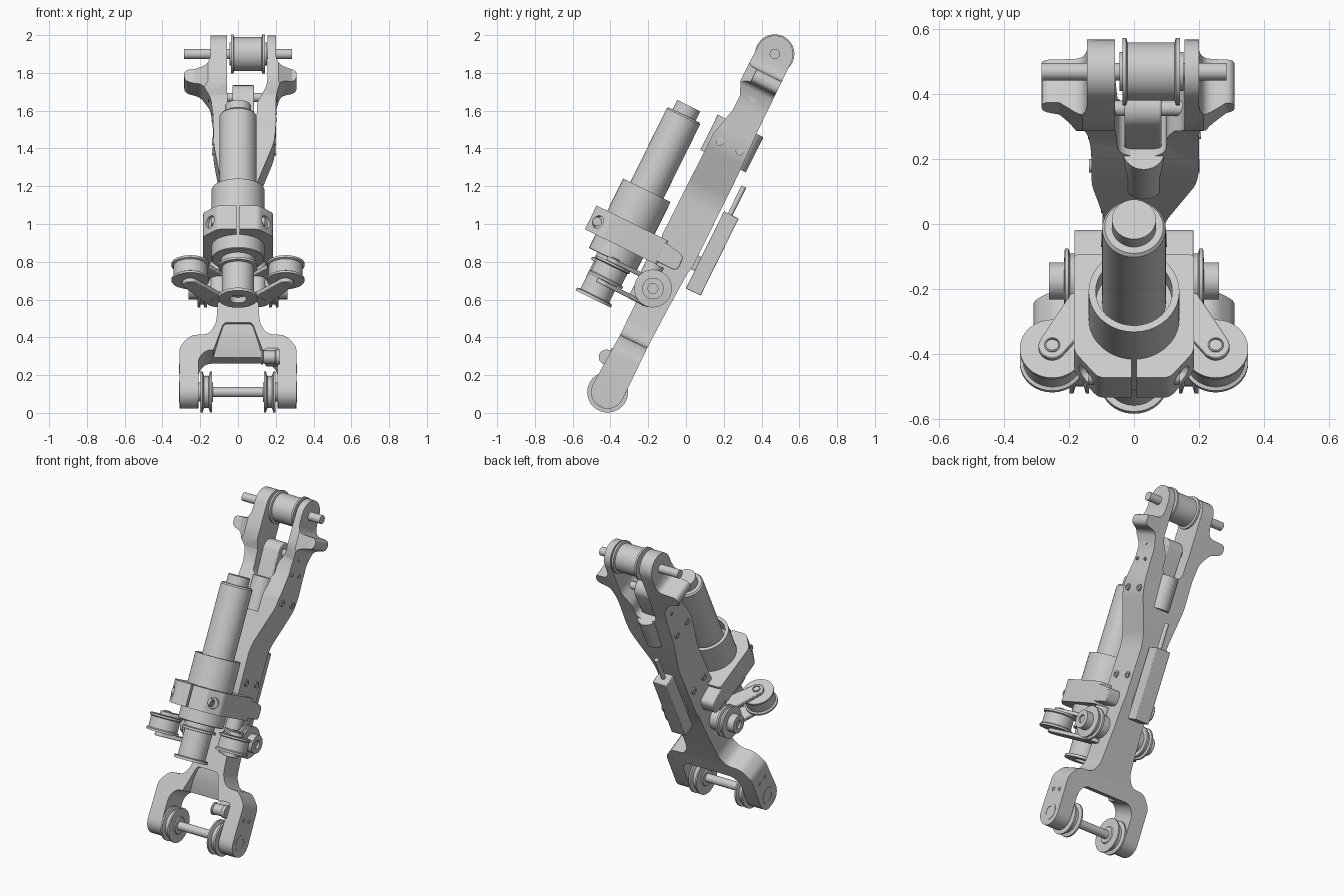
import bpy, bmesh
from math import radians, pi, cos, sin, atan2
from mathutils import Matrix, Vector

if "Cube" in bpy.data.objects:
    bpy.data.objects.remove(bpy.data.objects["Cube"])

# Everything is modelled upright (z along the arm, +y = back) and then tilted about the lower pivot
TILT = Matrix.Translation((0, -.415, .11)) @ Matrix.Rotation(radians(-26.3), 4, 'X')
TOP = 1.997


def finish(name, bm, bevel=0):
    bmesh.ops.remove_doubles(bm, verts=bm.verts, dist=1e-5)
    bmesh.ops.recalc_face_normals(bm, faces=bm.faces)
    bm.transform(TILT)
    me = bpy.data.meshes.new(name)
    bm.to_mesh(me)
    bm.free()
    ob = bpy.data.objects.new(name, me)
    bpy.context.collection.objects.link(ob)
    if bevel:
        m = ob.modifiers.new("bevel", 'BEVEL')
        m.width, m.segments, m.limit_method, m.angle_limit = bevel, 2, 'ANGLE', radians(50)
    smooth(ob)
    return ob


def smooth(ob):
    bpy.ops.object.select_all(action='DESELECT')
    ob.select_set(True)
    bpy.context.view_layer.objects.active = ob
    bpy.ops.object.shade_smooth_by_angle(angle=radians(32))


def lathe(name, prof, at, axis='Z', steps=40):
    """Revolve (radius, height) points about an axis through 'at'."""
    bm = bmesh.new()
    vs = [bm.verts.new((r, 0, h)) for r, h in prof]
    es = [bm.edges.new(p) for p in zip(vs, vs[1:])]
    bmesh.ops.spin(bm, geom=vs + es, cent=(0, 0, 0), axis=(0, 0, 1), angle=2 * pi, steps=steps)
    rot = {'Z': Matrix(), 'X': Matrix.Rotation(pi / 2, 4, 'Y'), '-X': Matrix.Rotation(-pi / 2, 4, 'Y')}[axis]
    bm.transform(Matrix.Translation(at) @ rot)
    return finish(name, bm)


def cyl(name, r, lo, hi, at, axis='Z'):
    return lathe(name, [(0, lo), (r, lo), (r, hi), (0, hi)], at, axis)


def prism(name, pts, plane, lo, hi, bevel=0):
    """Extrude a 2D profile lying in plane 'xz', 'yz' or 'xy'."""
    put = {'xz': lambda a, b: (a, lo, b), 'yz': lambda a, b: (lo, a, b), 'xy': lambda a, b: (a, b, lo)}[plane]
    way = {'xz': (0, 1, 0), 'yz': (1, 0, 0), 'xy': (0, 0, 1)}[plane]
    bm = bmesh.new()
    f = bm.faces.new([bm.verts.new(put(*p)) for p in pts])
    g = bmesh.ops.extrude_face_region(bm, geom=[f])['geom']
    bmesh.ops.translate(bm, verts=[v for v in g if isinstance(v, bmesh.types.BMVert)], vec=Vector(way) * (hi - lo))
    return finish(name, bm, bevel)


def box(name, x0, x1, y0, y1, z0, z1, bevel=.006):
    return prism(name, [(x0, y0), (x1, y0), (x1, y1), (x0, y1)], 'xy', z0, z1, bevel)


def rounded(pts, r, n=4):
    out = []
    for i, p in enumerate(pts):
        p, a, b = Vector(p), Vector(pts[i - 1]), Vector(pts[(i + 1) % len(pts)])
        u = p + (a - p).normalized() * min(r, (a - p).length * .45)
        w = p + (b - p).normalized() * min(r, (b - p).length * .45)
        out += [tuple(u * (1 - t) ** 2 + p * 2 * t * (1 - t) + w * t * t) for t in (k / n for k in range(n + 1))]
    return out


def arc(c, r, a0, a1, n=14):
    return [(c[0] + r * cos(a0 + (a1 - a0) * k / n), c[1] + r * sin(a0 + (a1 - a0) * k / n)) for k in range(n + 1)]


def capsule(c1, r1, c2, r2):
    a = atan2(c2[1] - c1[1], c2[0] - c1[0])
    return arc(c1, r1, a + pi / 2, a + 3 * pi / 2) + arc(c2, r2, a - pi / 2, a + pi / 2)


def boolean(ob, cutter, op='DIFFERENCE'):
    m = ob.modifiers.new("cut", 'BOOLEAN')
    m.object, m.operation, m.solver = cutter, op, 'EXACT'
    bpy.context.view_layer.objects.active = ob
    bpy.ops.object.modifier_apply(modifier=m.name)
    bpy.data.objects.remove(cutter)
    smooth(ob)


def screw(x, y, z, s, r=.021):
    lathe("screw", [(0, .001), (r * .55, .001), (r * .55, .007), (r, .007), (r, -.03), (0, -.03)],
          (x * s, y, z), 'X' if s > 0 else '-X', 24)


# Arm frame: front outline with both forks, intersected with the side outline
right = [(.21, -.1), (.31, -.1), (.31, .23), (.25, .3), (.155, .305), (.115, .37), (.1, .6), (.09, 1.12)]
upper = [(.1, 1.18), (.19, 1.42), (.2, 1.5), (.2, 1.71), (.225, 1.795), (.31, 1.815), (.31, 1.88), (.22, 1.885),
         (.2, 1.93), (.2, 2.12), (.155, 2.12), (.155, 1.77), (.1, 1.68), (.1, 1.59), (.03, 1.56), (-.05, 1.59),
         (-.058, 1.75), (-.058, 2.12), (-.145, 2.12), (-.145, 1.93), (-.165, 1.885), (-.285, 1.88), (-.285, 1.815),
         (-.2, 1.79), (-.145, 1.71), (-.132, 1.6), (-.13, 1.42), (-.09, 1.18)]
inner = [(-.21, .16), (-.17, .21), (.17, .21), (.21, .16)]
front = right + upper + [(-x, z) for x, z in reversed(right)] + inner
frame = prism("arm_frame", rounded(front, .03), 'xz', -.2, .2)
side = (arc((0, 0), .088, pi, 2 * pi) + [(.085, .3), (.09, .5), (.1, .74), (.11, .8), (.11, 1.35), (.1, 1.6)]
        + arc((0, TOP), .098, 0, pi)
        + [(-.1, 1.87), (-.1, 1.79), (-.068, 1.72), (-.068, 1.63), (-.105, 1.48), (-.11, .87), (-.078, .8), (-.075, .3)])
boolean(frame, prism("side_cutter", side, 'yz', -.4, .4), 'INTERSECT')
# sloped scoop in the lower bridge, and ears that taper towards the front
scoop = prism("scoop_cutter", rounded([(-.15, .15), (.15, .15), (.075, .375), (-.075, .375)], .02), 'xz', -.2, .1)
boolean(scoop, prism("slope_cutter", [(-.2, .1), (.02, .19), (-.035, .29), (-.06, .4), (-.2, .4)], 'yz', -.2, .2), 'INTERSECT')
boolean(frame, scoop)
for s, x in ((1, .2), (-1, .145)):
    ear = [(x, -.11), (x + .085, -.05), (x + .2, -.045), (x + .2, -.3), (x, -.3)]
    boolean(frame, prism("ear_cutter", [(s * a, b) for a, b in ear], 'xy', 1.69, 1.95))
bev = frame.modifiers.new("bevel", 'BEVEL')
bev.width, bev.segments, bev.limit_method, bev.angle_limit = .006, 2, 'ANGLE', radians(50)

# Lower axle, its two grooved wheels and the small guide roller
cyl("lower_axle", .027, -.3, .3, (0, 0, 0), 'X')
for s in (1, -1):
    ax = 'X' if s > 0 else '-X'
    lathe("lower_wheel", [(0, .132), (.05, .132), (.055, .138), (.108, .138), (.108, .148), (.085, .155), (.085, .18),
                          (.108, .187), (.108, .198), (.05, .198), (.05, .208), (0, .208)], (0, 0, 0), ax)
    lathe("lower_bearing", [(0, .3), (.03, .3), (.03, .312), (.055, .312), (.055, .28), (0, .28)], (0, 0, 0), ax)
    for y, z in ((-.03, .14), (.03, .14)):
        screw(.306, y, z, s, .014)
lathe("guide_roller", [(0, .122), (.04, .122), (.04, .13), (.034, .134), (.034, .195), (.04, .2), (.04, .22), (0, .22)],
      (0, -.088, .163), 'X')
box("guide_mount", .145, .215, -.085, 0, .15, .22)

# Upper axle and cable drum
cyl("upper_axle", .027, -.285, .285, (0, 0, TOP), 'X')
lathe("upper_drum", [(0, -.045), (.06, -.045), (.06, -.036), (.104, -.036), (.104, -.024), (.09, -.02), (.09, .125),
                     (.104, .129), (.104, .142), (.06, .142), (.06, .153), (0, .153)], (0, 0, TOP), 'X')

# Piston clevis and double tube inside the upper fork
prism("piston_clevis", capsule((0, 1.53), .055, (0, 1.741), .064), 'yz', -.03, .085, .006)
prism("piston_tube", capsule((.03, -.063), .065, (.03, .075), .066), 'xy', 1.367, 1.575)
cyl("clevis_pin", .024, -.155, .208, (0, 0, 1.741), 'X')

# Screws along the beam
for s, top_x in ((1, .195), (-1, .131)):
    for y in (-.055, .062):
        screw(.094, y, .935, s)
        screw(top_x, y, 1.452, s)
    for y in (-.042, .047):
        screw(.2 if s > 0 else .134, y * .9, 1.63, s, .011)

# Linear actuator on the back
box("actuator_body", -.05, .05, .128, .215, .676, 1.131, .004)
cyl("actuator_rod", .014, 1.1, 1.295, (0, .165, 0))
box("actuator_mount", -.04, .04, .08, .135, .78, .86)

# Motor: cap, barrel, sleeve and lower spool
M = (0, -.287, 0)
cyl("motor_cap", .068, 1.45, 1.55, M)
lathe("motor_barrel", [(0, .9), (.098, .9), (.098, 1.485), (.09, 1.495), (0, 1.495)], M)
lathe("motor_sleeve", [(0, .64), (.136, .64), (.14, .644), (.14, 1.05), (.118, 1.05), (.118, .97), (0, .97)], M)
lathe("motor_spool", [(0, .44), (.045, .44), (.045, .408), (.104, .408), (.104, .424), (.085, .428), (.085, .59),
                      (.104, .592), (.104, .605), (.09, .61), (.09, .645), (0, .645)], M)

# Clamp bracket with front slit, angled screw pockets and saddle blocks beside the beam
half = [(.185, -.065), (.185, -.4), (.11, -.49)]
clamp = prism("clamp_bracket", rounded(half + [(-x, y) for x, y in reversed(half)], .02), 'xy', .72, .86)
boolean(clamp, box("slit_cutter", -.007, .007, -.6, -.35, .6, 1, 0))
for s in (1, -1):
    d = Vector((s * .77, -.64, 0))
    bm = bmesh.new()
    bmesh.ops.create_cone(bm, cap_ends=True, segments=32, radius1=.035, radius2=.035, depth=.08)
    q = Vector((0, 0, 1)).rotation_difference(d).to_matrix().to_4x4()
    bm.transform(Matrix.Translation(Vector((s * .147, -.445, .785)) + d * .022) @ q)
    boolean(clamp, finish("pocket_cutter", bm))
    screw(.135, -.45, .785, s, .024)
    prism("saddle_block", rounded([(-.1, .735), (.045, .735), (.045, .825), (-.1, .85)], .03), 'yz',
          s * .08, s * .184, .006)

# Hub pulleys at mid arm, and the swung-out idler pulleys on their straps
for s in (1, -1):
    lathe("hub_pulley", [(0, .05), (.072, .05), (.072, .165), (.1, .165), (.1, .178), (.085, .183), (.085, .197),
                         (.1, .202), (.1, .213), (.057, .216), (.057, .262), (.026, .262), (.026, .248), (0, .248)],
          (0, -.028, .598), 'X' if s > 0 else '-X')
    at = (s * .252, -.274, 0)
    lathe("idler_pulley", [(0, .522), (.1, .522), (.1, .534), (.09, .54), (.09, .607), (.1, .612), (.1, .624), (0, .624)], at)
    lathe("idler_pin", [(0, .5), (.024, .5), (.024, .652), (.02, .655), (.02, .645), (0, .645)], at)
    for z in (.496, .624):
        prism("idler_strap", capsule(at[:2], .042, (s * .11, -.07), .06), 'xy', z, z + .024, .004)
    cyl("strap_post", .05, .494, .72, (s * .1, -.075, 0))
